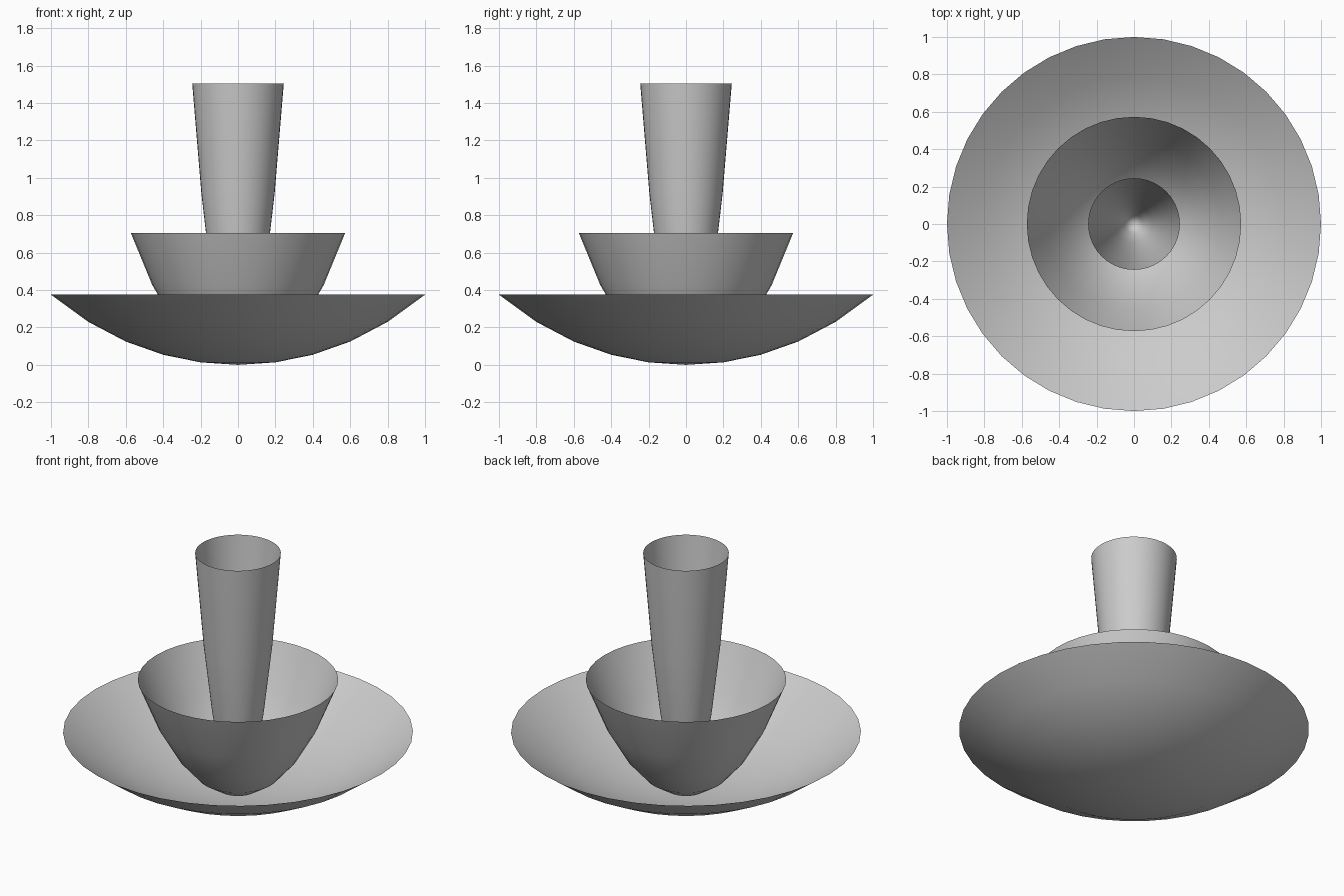
import bpy, bmesh
from math import cos, sin, tau

if "Cube" in bpy.data.objects:
    bpy.data.objects.remove(bpy.data.objects["Cube"])

SIDES, RINGS = 40, 5


def bowl(name, radius, height, roundness):
    """Open thin bowl revolved around z, its lowest point on the ground."""
    bm = bmesh.new()
    apex = bm.verts.new((0, 0, 0))
    previous = None
    for i in range(1, RINGS + 1):
        t = i / RINGS
        z = height * (roundness * t**2 + (1 - roundness) * t**4)
        ring = [bm.verts.new((radius * t * cos(tau * k / SIDES),
                              radius * t * sin(tau * k / SIDES), z))
                for k in range(SIDES)]
        for k in range(SIDES):
            n = (k + 1) % SIDES
            if previous:
                bm.faces.new((previous[k], ring[k], ring[n], previous[n]))
            else:
                bm.faces.new((apex, ring[k], ring[n]))
        previous = ring
    bmesh.ops.recalc_face_normals(bm, faces=bm.faces)
    # Normals face outwards (down and away from the axis)
    bm.faces.ensure_lookup_table()
    if bm.faces[0].normal.z > 0:
        bmesh.ops.reverse_faces(bm, faces=bm.faces)
    for f in bm.faces:
        f.smooth = True
    mesh = bpy.data.meshes.new(name)
    bm.to_mesh(mesh)
    bm.free()
    obj = bpy.data.objects.new(name, mesh)
    bpy.context.collection.objects.link(obj)


# Three nested bowls sharing one lowest point
bowl("wide_dish", 1.0, 0.375, 0.88)
bowl("middle_bowl", 0.573, 0.705, 0.85)
bowl("tall_cup", 0.245, 1.505, 0.87)
